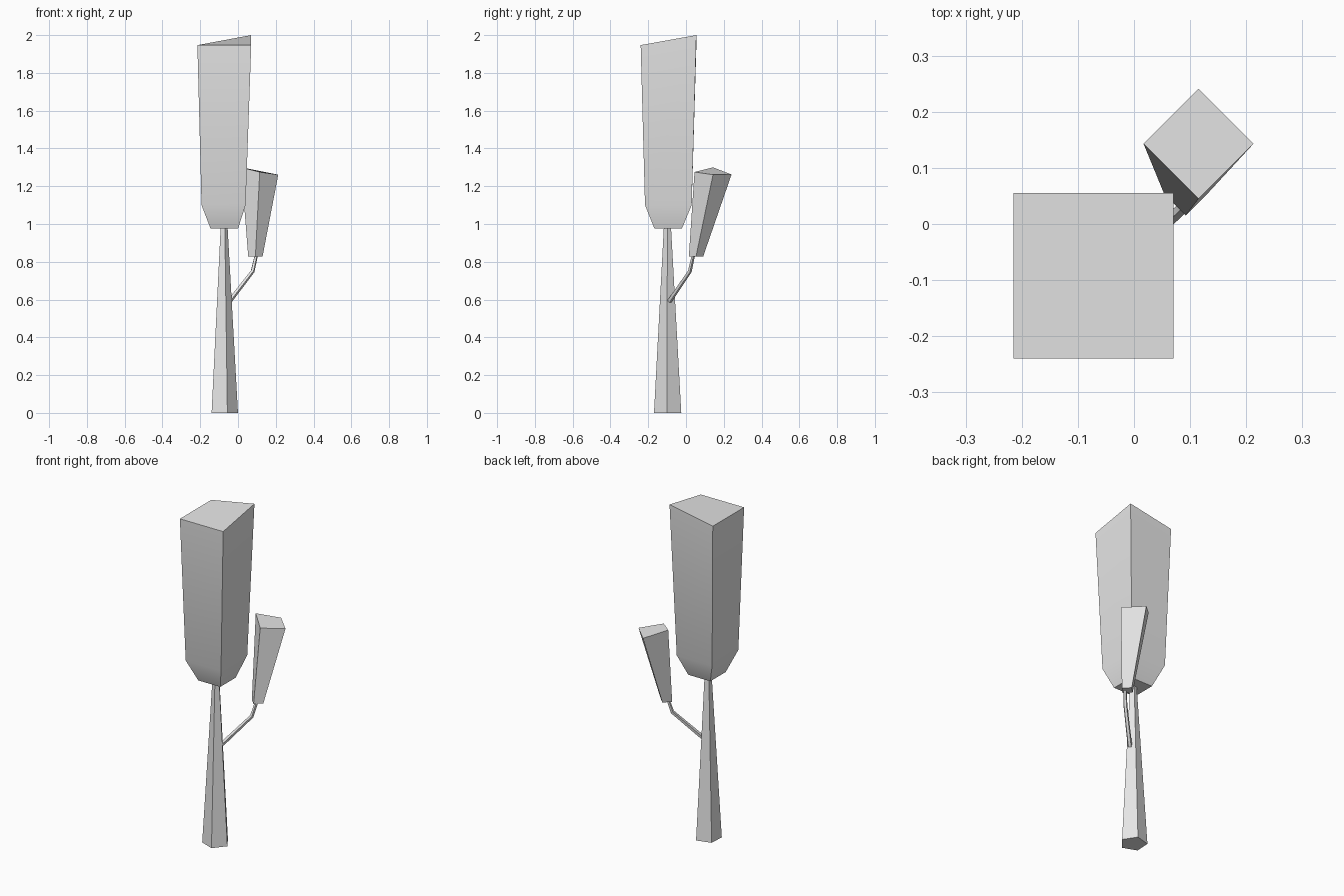
import bpy, bmesh
from math import cos, sin, radians
from mathutils import Vector

cube = bpy.data.objects.get("Cube")
if cube:
    bpy.data.objects.remove(cube)

grey = bpy.data.materials.new("plain_grey")
grey.use_nodes = True
grey.diffuse_color = (0.8, 0.8, 0.8, 1)
grey.node_tree.nodes["Principled BSDF"].inputs["Base Color"].default_value = (0.8, 0.8, 0.8, 1)


def loft(name, rings):
    """Skin a stack of equal-sized rings of points and cap both ends."""
    bm = bmesh.new()
    loops = [[bm.verts.new(p) for p in ring] for ring in rings]
    n = len(loops[0])
    for low, high in zip(loops, loops[1:]):
        for i in range(n):
            j = (i + 1) % n
            bm.faces.new((low[i], low[j], high[j], high[i]))
    bm.faces.new(loops[0][::-1])
    bm.faces.new(loops[-1])
    bmesh.ops.recalc_face_normals(bm, faces=bm.faces)
    mesh = bpy.data.meshes.new(name)
    bm.to_mesh(mesh)
    bm.free()
    mesh.materials.append(grey)
    obj = bpy.data.objects.new(name, mesh)
    bpy.context.collection.objects.link(obj)
    bpy.ops.object.select_all(action="DESELECT")
    obj.select_set(True)
    bpy.context.view_layer.objects.active = obj
    bpy.ops.object.shade_smooth_by_angle(angle=radians(30))
    return obj


def polygon(center, radius, sides, turn=0, side=Vector((1, 0, 0)), up=Vector((0, 1, 0))):
    """Regular ring of points in the plane of two axes."""
    angles = [radians(turn + 360 * i / sides) for i in range(sides)]
    return [Vector(center) + radius * (cos(a) * side + sin(a) * up) for a in angles]


def box_ring(x0, x1, y0, y1, heights):
    """Rectangle ring starting at the front right, with a height per corner."""
    corners = ((x0, y0), (x1, y0), (x1, y1), (x0, y1))
    return [(x, y, z) for (x, y), z in zip(corners, heights)]


# Tapered five-sided trunk
loft("trunk", [polygon((-0.076, -0.096, 0), 0.076, 5, -75),
               polygon((-0.075, -0.098, 1.0), 0.019, 5, -75)])

# Tall square crown with a chamfered foot and one raised top corner
loft("main_crown", [box_ring(-0.145, 0.0, -0.167, -0.022, [0.975] * 4),
                    box_ring(-0.193, 0.04, -0.217, 0.03, [1.1] * 4),
                    box_ring(-0.215, 0.07, -0.24, 0.055, (1.947, 1.947, 2.0, 1.947))])

# Bent branch, leaning out to the back left
path = [Vector(p) for p in ((-0.045, -0.088, 0.592), (0.077, 0.02, 0.75), (0.1, 0.042, 0.85))]
side = Vector((1, -1, 0)).normalized()
rings = []
for point, radius, before, after in zip(path, (0.013, 0.011, 0.009),
                                        (path[0], path[0], path[1]),
                                        (path[1], path[2], path[2])):
    up = side.cross(after - before).normalized()
    rings.append(polygon(point, radius, 5, 90, side, up))
loft("branch", rings)

# Small diamond crown flaring outward with a tilted top
top = polygon((0.115, 0.143, 0), 0.098, 4)
for corner, z in zip(top, (1.261, 1.262, 1.3, 1.275)):
    corner.z = z
loft("small_crown", [polygon((0.092, 0.053, 0.828), 0.038, 4), top])
